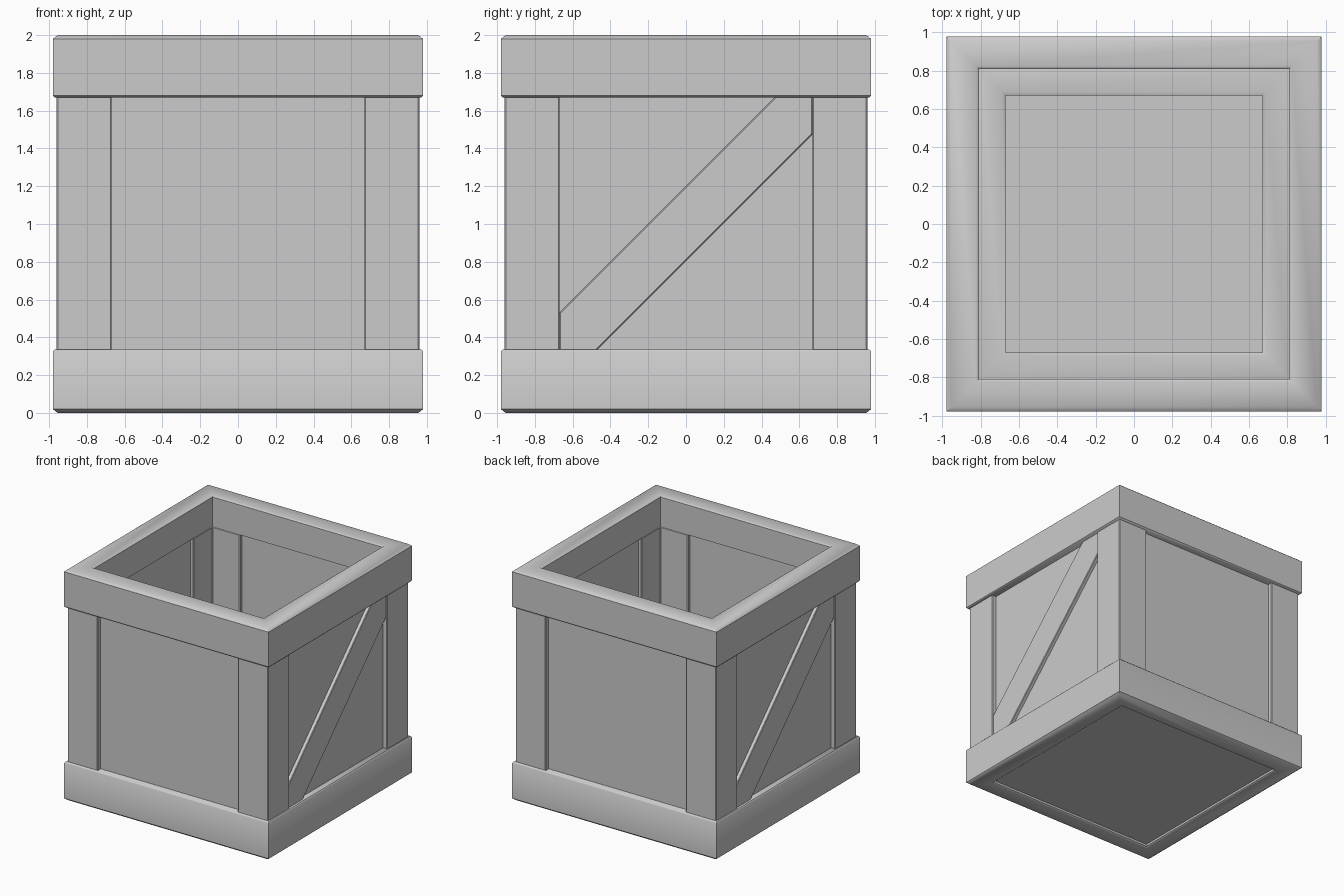
import bpy, bmesh
from math import pi, radians

if "Cube" in bpy.data.objects:
    bpy.data.objects.remove(bpy.data.objects["Cube"])


def finish(name, bm, smooth=False, bevel=0):
    """Turn a bmesh into a named object with optional edge softening."""
    bmesh.ops.recalc_face_normals(bm, faces=bm.faces[:])
    mesh = bpy.data.meshes.new(name)
    bm.to_mesh(mesh)
    bm.free()
    ob = bpy.data.objects.new(name, mesh)
    bpy.context.collection.objects.link(ob)
    if bevel:
        mod = ob.modifiers.new("edge_bevel", 'BEVEL')
        mod.width = bevel
        mod.segments = 1
    if smooth:
        bpy.ops.object.select_all(action='DESELECT')
        ob.select_set(True)
        bpy.context.view_layer.objects.active = ob
        bpy.ops.object.shade_smooth_by_angle(angle=radians(45))
    return ob


def square_ring(name, profile, smooth=False):
    """Sweep a closed (half width, height) profile round a mitred square."""
    bm = bmesh.new()
    loops = [[bm.verts.new((sx * r, sy * r, z)) for r, z in profile]
             for sx, sy in ((1, 1), (-1, 1), (-1, -1), (1, -1))]
    n = len(profile)
    for i in range(4):
        a, b = loops[i], loops[(i + 1) % 4]
        for j in range(n):
            k = (j + 1) % n
            bm.faces.new((a[j], a[k], b[k], b[j]))
    return finish(name, bm, smooth)


def prism(name, points, offset, bevel=0):
    """Extrude a polygon of 3D points along an offset."""
    bm = bmesh.new()
    face = bm.faces.new([bm.verts.new(p) for p in points])
    res = bmesh.ops.extrude_face_region(bm, geom=[face], use_keep_orig=True)
    verts = [v for v in res["geom"] if isinstance(v, bmesh.types.BMVert)]
    bmesh.ops.translate(bm, verts=verts, vec=offset)
    return finish(name, bm, bevel=bevel)


def slab(name, half, z0, z1):
    pts = [(half, half, z0), (-half, half, z0), (-half, -half, z0), (half, -half, z0)]
    return prism(name, pts, (0, 0, z1 - z0))


# Upper band with chamfered rim, inner lip hides the panel edge
square_ring("top_band", [
    (.97, 1.67), (.98, 1.68), (.98, 1.98), (.955, 2), (.825, 2), (.81, 1.988),
    (.81, 1.73), (.84, 1.73), (.84, 1.67)], smooth=True)

# Lower band, mirrored version of the rim
square_ring("bottom_band", [
    (.97, .335), (.98, .325), (.98, .02), (.955, 0), (.835, 0), (.82, .012),
    (.82, .335)], smooth=True)

# Recessed wall panels, one thin square tube
square_ring("wall_panels", [(.92, .32), (.92, 1.70), (.84, 1.74), (.84, .32)])

# Inside skirting and floor border
square_ring("inner_skirting", [(.85, .33), (.85, .62), (.81, .62), (.81, .33)])
square_ring("floor_border", [
    (.83, .31), (.83, .34), (.80, .35), (.69, .35), (.67, .338), (.67, .31)], smooth=True)

# Floor and recessed underside
slab("floor_panel", .80, .29, .32)
slab("underside_panel", .84, .03, .06)

# Corner posts: stepped section, wider on the inside of the crate
section = [(.96, .96), (.67, .96), (.67, .88), (.55, .88), (.55, .811),
           (.811, .811), (.811, .55), (.88, .55), (.88, .67), (.96, .67)]
for i in range(4):
    post = prism(f"corner_post_{i + 1}", [(x, y, .30) for x, y in section],
                 (0, 0, 1.43), bevel=.006)
    post.rotation_euler.z = i * pi / 2

# Diagonal braces on the two sides
brace = [(-.67, .53), (-.67, .33), (-.475, .33), (.67, 1.475), (.67, 1.675), (.475, 1.675)]
for i, side in enumerate(("right", "left")):
    ob = prism(f"{side}_brace", [(.90, y, z) for y, z in brace], (.052, 0, 0), bevel=.005)
    ob.rotation_euler.z = i * pi
